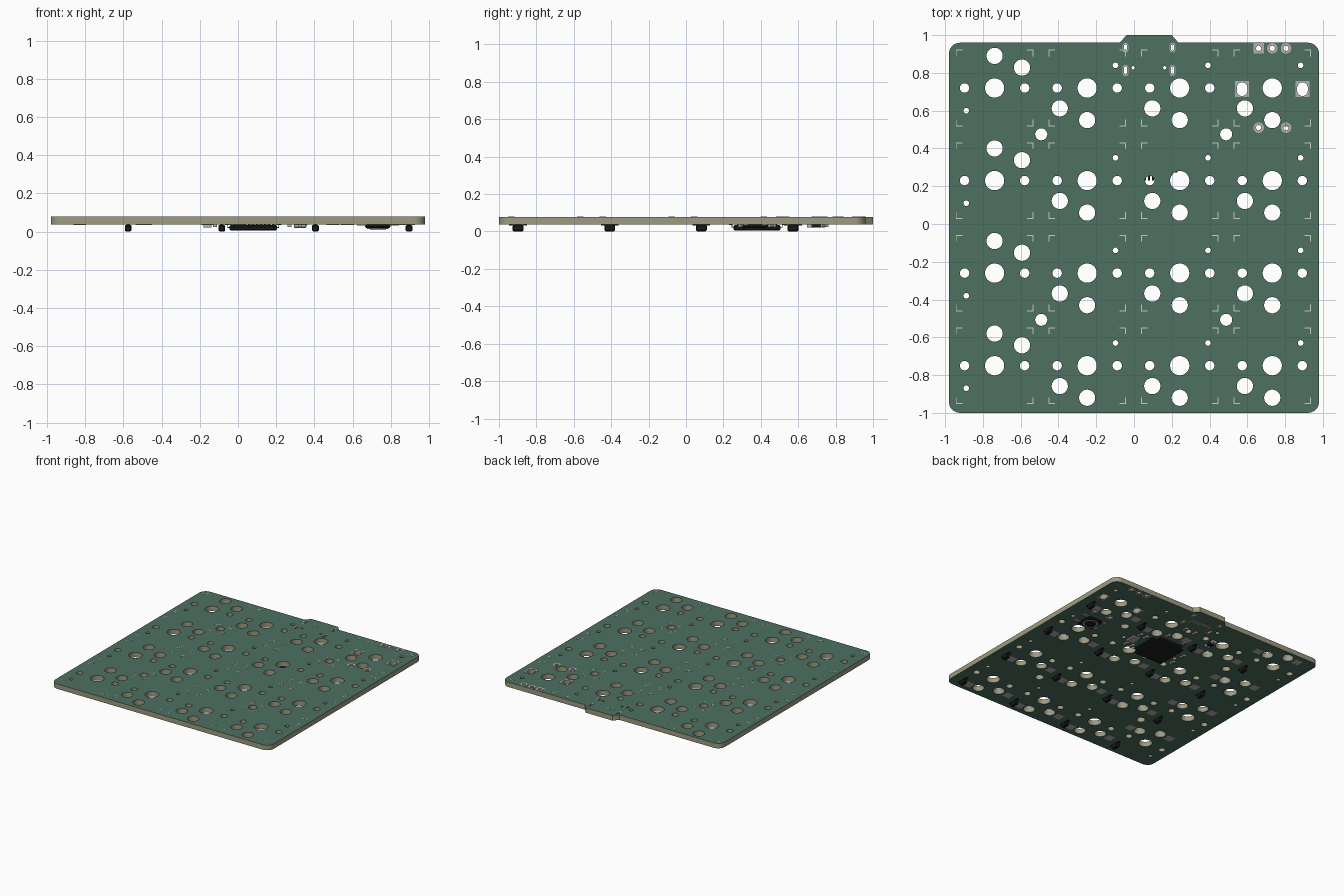
import bpy, bmesh, math
from mathutils import Matrix, Vector

if "Cube" in bpy.data.objects:
    bpy.data.objects.remove(bpy.data.objects["Cube"])

BOT, TOP = 0.038, 0.078          # board faces
COLS = [-0.738, -0.248, 0.242, 0.732]
ROWS = [0.72, 0.23, -0.26, -0.75]


def material(name, rgb):
    m = bpy.data.materials.new(name)
    m.diffuse_color = (*rgb, 1)
    m.use_nodes = True
    m.node_tree.nodes["Principled BSDF"].inputs["Base Color"].default_value = m.diffuse_color
    return m


GREEN = material("solder_mask", (0.075, 0.165, 0.12))
CORE = material("fibreglass", (0.34, 0.33, 0.22))
METAL = material("tin", (0.45, 0.45, 0.45))
WHITE = material("silkscreen", (0.6, 0.62, 0.58))
BLACK = material("black_plastic", (0.012, 0.012, 0.012))
BROWN = material("ceramic", (0.2, 0.17, 0.12))


def add_object(name, mesh, mats):
    for m in mats:
        mesh.materials.append(m)
    ob = bpy.data.objects.new(name, mesh)
    bpy.context.collection.objects.link(ob)
    return ob


def oval(x, y, rx, ry=None, n=32):
    """Circle, or a slot when rx and ry differ."""
    ry = ry or rx
    r = min(rx, ry)
    pts = []
    for i in range(n):
        a = math.tau * (i + 0.5) / n
        c, s = math.cos(a), math.sin(a)
        pts.append((x + r * c + math.copysign(rx - r, c), y + r * s + math.copysign(ry - r, s)))
    return pts


def rect(x, y, w, h):
    return [(x + i * w / 2, y + j * h / 2) for i, j in ((-1, -1), (1, -1), (1, 1), (-1, 1))]


def plate(name, loops, z0, z1, mats):
    """Extruded flat profile; inner loops become holes."""
    cu = bpy.data.curves.new(name, 'CURVE')
    cu.dimensions, cu.fill_mode = '2D', 'BOTH'
    cu.extrude = (z1 - z0) / 2
    for pts in loops:
        sp = cu.splines.new('POLY')
        sp.points.add(len(pts) - 1)
        for p, (x, y) in zip(sp.points, pts):
            p.co = (x, y, 0, 1)
        sp.use_cyclic_u = True
    tmp = bpy.data.objects.new("tmp", cu)
    bpy.context.collection.objects.link(tmp)
    me = bpy.data.meshes.new_from_object(tmp.evaluated_get(bpy.context.evaluated_depsgraph_get()))
    bpy.data.objects.remove(tmp)
    me.name = name
    me.materials.clear()
    bm = bmesh.new()
    bm.from_mesh(me)
    bmesh.ops.remove_doubles(bm, verts=bm.verts, dist=1e-5)
    bmesh.ops.translate(bm, verts=bm.verts, vec=(0, 0, (z0 + z1) / 2))
    bmesh.ops.recalc_face_normals(bm, faces=bm.faces)
    for f in bm.faces:
        f.material_index = int(len(mats) > 1 and abs(f.normal.z) < 0.5)
    bm.to_mesh(me)
    bm.free()
    me.shade_smooth()
    me.set_sharp_from_angle(angle=math.radians(30))
    return add_object(name, me, mats)


def boxes(name, items, mat, bevel=0):
    """Several boxes in one mesh: (x, y, z, sx, sy, sz[, turn])."""
    bm = bmesh.new()
    for x, y, z, sx, sy, sz, *turn in items:
        m = Matrix.Translation((x, y, z)) @ Matrix.Rotation(turn[0] if turn else 0, 4, 'Z')
        bmesh.ops.create_cube(bm, size=1, matrix=m @ Matrix.Diagonal((sx, sy, sz, 1)))
    me = bpy.data.meshes.new(name)
    bm.to_mesh(me)
    bm.free()
    ob = add_object(name, me, [mat])
    if bevel:
        mod = ob.modifiers.new("bevel", 'BEVEL')
        mod.width, mod.segments = bevel, 1
    return ob


# board outline: rounded corners and connector tab
outline = []
for cx, cy, a0 in ((0.92, 0.90, 0), ("tab", 0, 0), (-0.92, 0.90, 90), (-0.92, -0.94, 180), (0.92, -0.94, 270)):
    if cx == "tab":
        outline += [(0.235, 0.96), (0.2, 1.0), (-0.04, 1.0), (-0.075, 0.96)]
        continue
    for i in range(9):
        a = math.radians(a0 + i * 11.25)
        outline.append((cx + 0.06 * math.cos(a), cy + 0.06 * math.sin(a)))

# holes for each key, brackets, socket pads and diodes
holes, brackets, sockets, diodes, diode_leads = [], [], [], [], []
for ci, x in enumerate(COLS):
    for ri, y in enumerate(ROWS):
        encoder = ci == 3 and ri == 0
        s = 1 if ci == 0 else -1
        holes += [oval(x, y, 0.051),
                  oval(x, y + s * 0.17, 0.043), oval(x + s * 0.145, y + s * 0.108, 0.043)]
        for k in (-1, 1):
            if encoder:
                holes.append(oval(x + k * 0.16, y - 0.006, 0.028, 0.036))
            else:
                holes.append(oval(x + k * 0.159, y, 0.025))
        holes.append(oval(x - s * 0.15, y - s * 0.12, 0.015, n=20))
        sockets += [(x - s * 0.09, y + s * 0.17, BOT - 0.001, 0.066, 0.066, 0.002),
                    (x + s * 0.235, y + s * 0.108, BOT - 0.001, 0.066, 0.066, 0.002)]
        for i in (-1, 1):
            for j in (-1, 1):
                px, py = x + i * 0.203, y + j * 0.2
                brackets += [(px - i * 0.015, py, TOP + 0.0005, 0.034, 0.005, 0.001),
                             (px, py - j * 0.0175, TOP + 0.0005, 0.005, 0.03, 0.001)]
        dx, dy = x + 0.163, y - 0.148
        diodes.append((dx, dy, 0.018, 0.036, 0.058, 0.036))
        diode_leads += [(dx, dy + k * 0.035, BOT - 0.003, 0.018, 0.024, 0.006) for k in (-1, 1)]
for x in (-0.491, 0.488):
    for y in (0.475, -0.507):
        holes.append(oval(x, y, 0.032))
holes += [oval(x, 0.827, 0.009, n=16) for x in (-0.004, 0.163)]

# plated pads: connector slots, encoder pins and encoder mounts
pads = []
for x in (-0.045, 0.204):
    for y, h in ((0.934, 0.017), (0.813, 0.021)):
        hole = oval(x, y, 0.008, h, 20)
        holes.append(hole)
        pads.append((oval(x, y, 0.015, h + 0.009, 24), hole))
for x, y in ((0.66, 0.93), (0.732, 0.93), (0.805, 0.93), (0.66, 0.51), (0.805, 0.51)):
    hole = oval(x, y, 0.014, n=20)
    holes.append(hole)
    outer = rect(x, y, 0.055, 0.055) if (x, y) == (0.66, 0.93) else oval(x, y, 0.028)
    pads.append((outer, hole))
for k in (-1, 1):
    x, y = COLS[3] + k * 0.16, ROWS[0] - 0.006
    pads.append((rect(x, y, 0.072, 0.084), oval(x, y, 0.028, 0.036)))

plate("circuit_board", [outline] + holes, BOT, TOP, [GREEN, CORE])
for i, (outer, inner) in enumerate(pads):
    plate(f"pad_top_{i}", [outer, inner], TOP, TOP + 0.002, [METAL])
    plate(f"pad_bottom_{i}", [outer, inner], BOT - 0.002, BOT, [METAL])
boxes("key_corner_marks", brackets, WHITE)
boxes("socket_pads", sockets, METAL)
boxes("diodes", diodes, BLACK, 0.007)
boxes("diode_leads", diode_leads, BLACK)

# controller chip with bent leads on four sides
CX, CY = 0.08, 0.38
boxes("controller_chip", [(CX, CY, 0.02, 0.25, 0.25, 0.028)], BLACK, 0.006)
leads = []
for side in range(4):
    a = side * math.pi / 2
    for i in range(11):
        t = (i - 5) * 0.0205
        for r, z, l, h in ((0.129, 0.022, 0.012, 0.004), (0.134, 0.029, 0.004, 0.016), (0.141, 0.036, 0.016, 0.004)):
            p = Matrix.Rotation(a, 3, 'Z') @ Vector((r, t, 0))
            leads.append((CX + p.x, CY + p.y, z, l, 0.01, h, a))
boxes("controller_leads", leads, BLACK)

# reset button
BX, BY = 0.732, 0.37
boxes("reset_button_body", [(BX, BY, 0.028, 0.135, 0.135, 0.02)], BLACK, 0.008)
boxes("reset_button_legs", [(BX + i * 0.085, BY + j * 0.05, 0.035, 0.05, 0.025, 0.006)
                            for i in (-1, 1) for j in (-1, 1)], METAL)
plate("reset_button_rim", [oval(BX, BY, 0.056), oval(BX, BY, 0.044)], 0.015, 0.02, [METAL])
plate("reset_button_cap", [oval(BX, BY, 0.042)], 0.012, 0.02, [BLACK])

# crystal, fuse, resistors and capacitors around the chip
boxes("crystal", [(0.325, 0.38, 0.029, 0.065, 0.085, 0.018)], METAL, 0.004)
boxes("fuse", [(-0.16, 0.695, 0.03, 0.04, 0.05, 0.016)], BLACK)
boxes("fuse_ends", [(-0.16, 0.695 + k * 0.036, 0.03, 0.042, 0.022, 0.018) for k in (-1, 1)], METAL)
chips = [(0.27, 0.30), (0.27, 0.46), (0.325, 0.30), (0.325, 0.46), (-0.12, 0.30),
         (-0.12, 0.42), (0.0, 0.58), (0.16, 0.58), (0.03, 0.74), (0.12, 0.74)]
boxes("chip_parts", [(x, y, 0.031, 0.02, 0.026, 0.014) for x, y in chips], BROWN)
boxes("chip_part_ends", [(x, y + k * 0.017, 0.031, 0.021, 0.01, 0.0145)
                         for x, y in chips for k in (-1, 1)], METAL)

# connector contact pads
boxes("connector_contacts", [(0.08 + (i - 5.5) * 0.0155, 0.865, BOT - 0.001, 0.009, 0.036, 0.002)
                             for i in range(12)], METAL)
